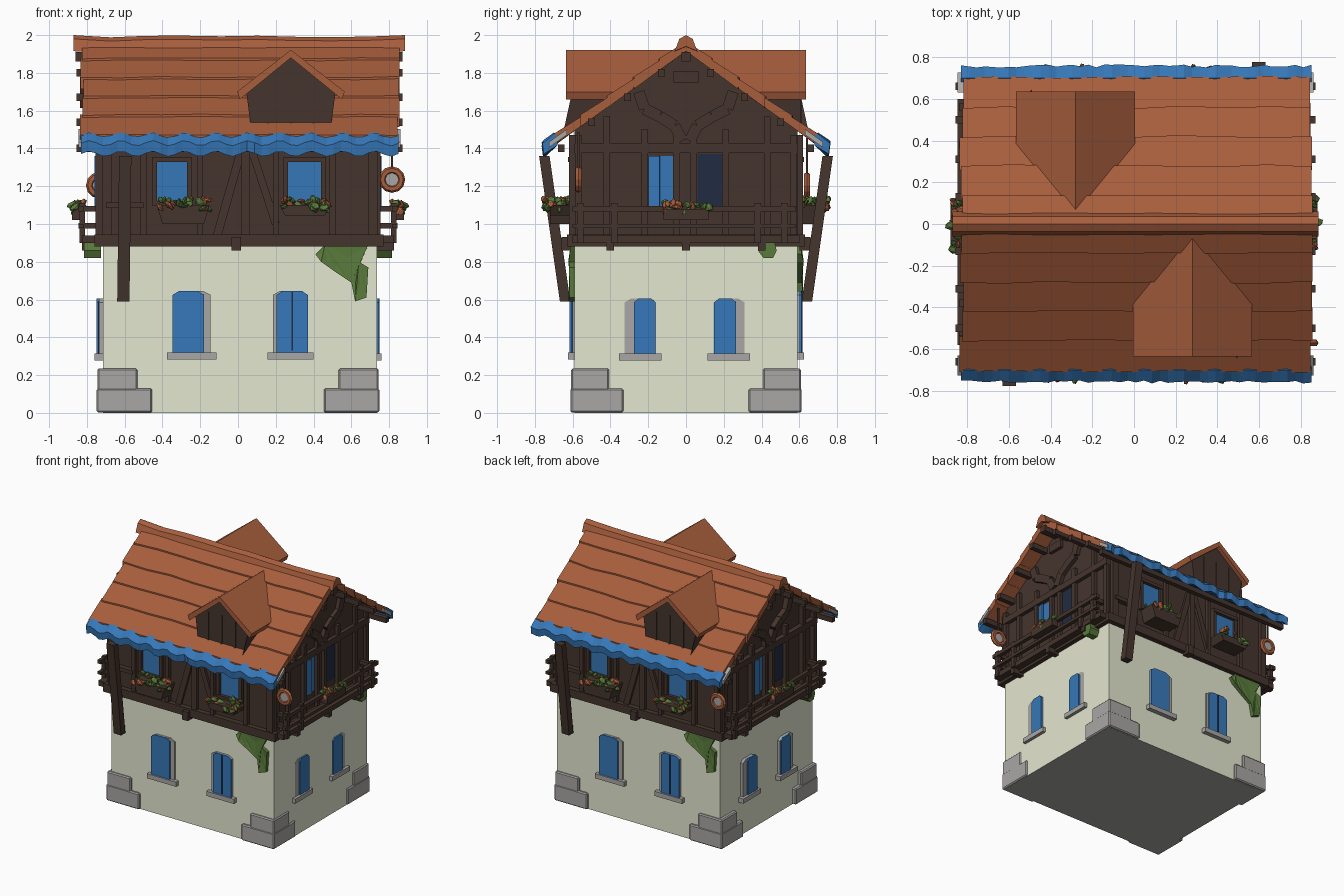
import bpy, bmesh, math, random
from mathutils import Matrix, Vector

if "Cube" in bpy.data.objects:
    bpy.data.objects.remove(bpy.data.objects["Cube"])

random.seed(4)
T, RZ = Matrix.Translation, lambda a: Matrix.Rotation(a, 4, 'Z')
ID = Matrix.Identity(4)
FRONT = T((0, -0.59, 0))                       # wall frames: x along wall, -y outward
RIGHT = T((0.725, 0, 0)) @ RZ(math.pi / 2)
twins = []                                     # parts repeated by a half turn


def material(name, rgb):
    m = bpy.data.materials.new(name)
    m.diffuse_color = [(c / 255) ** 2.2 for c in rgb] + [1]
    m.use_nodes = True
    m.node_tree.nodes["Principled BSDF"].inputs["Base Color"].default_value = m.diffuse_color
    return m


ORANGE = material("terracotta", (166, 94, 63))
BROWN = material("dark_timber", (71, 56, 49))
BLUE = material("blue_paint", (57, 119, 183))
CREAM = material("cream_plaster", (229, 232, 208))
GREY = material("grey_stone", (168, 166, 164))
GREEN = material("leaf_green", (90, 122, 62))
NAVY = material("navy_glass", (38, 48, 68))


def finish(name, bm, mats, M=ID, twin=False):
    bm.transform(M)
    bmesh.ops.recalc_face_normals(bm, faces=bm.faces)
    me = bpy.data.meshes.new(name)
    bm.to_mesh(me)
    bm.free()
    for m in mats:
        me.materials.append(m)
    o = bpy.data.objects.new(name, me)
    bpy.context.collection.objects.link(o)
    if twin:
        twins.append(o)
    return o


def loft(name, rings, mat, M=ID, twin=False, closed=False):
    bm = bmesh.new()
    vs = [[bm.verts.new(p) for p in r] for r in rings]
    n = len(vs[0])
    pairs = list(zip(vs, vs[1:])) + ([(vs[-1], vs[0])] if closed else [])
    for a, b in pairs:
        for i in range(n):
            bm.faces.new((a[i], a[(i + 1) % n], b[(i + 1) % n], b[i]))
    if not closed:
        bm.faces.new(vs[0])
        bm.faces.new(vs[-1])
    return finish(name, bm, [mat], M, twin)


def box(name, x, y, z, mat, M=ID, twin=False):
    ring = lambda h: [(x[0], y[0], h), (x[1], y[0], h), (x[1], y[1], h), (x[0], y[1], h)]
    return loft(name, [ring(z[0]), ring(z[1])], mat, M, twin)


def beam(name, p, q, w, d, mat, M=ID, twin=True):
    """Bar from p to q, w wide along the wall and d deep."""
    p, q = Vector(p), Vector(q)
    out = Vector((0, 1, 0))
    side = (q - p).cross(out).normalized() * w / 2
    out = out * d / 2
    return loft(name, [[c + side + out, c + side - out, c - side - out, c - side + out]
                       for c in (p, q)], mat, M, twin)


def plate(name, pts, y0, y1, mat, M=ID, twin=True):
    return loft(name, [[(a, y, b) for a, b in pts] for y in (y0, y1)], mat, M, twin)


def clump(name, x, y, z, n, M):
    """Flower box planting: small angular leaves and blossoms."""
    bm = bmesh.new()
    for i in range(n):
        loc = T((random.uniform(*x), random.uniform(*y), random.uniform(*z)))
        rot = Matrix.Rotation(random.uniform(0, 6), 4, (random.random(), 1, random.random()))
        new = bmesh.ops.create_icosphere(bm, subdivisions=1, radius=random.uniform(.016, .028),
                                         matrix=loc @ rot @ Matrix.Diagonal((1.3, .9, .6, 1)))
        for v in new['verts']:
            for f in v.link_faces:
                f.material_index = 1 if i % 5 < 2 else 0
    finish(name, bm, [GREEN, ORANGE], M, True)


# Plaster ground floor with stone underside
base = box("plaster_base", (-.715, .735), (-.59, .59), (0, .9), CREAM)
base.data.materials.append(GREY)
for f in base.data.polygons:
    f.material_index = int(f.normal.z < -.5)

# Corner stones
for sx in (-1, 1):
    for sy in (-1, 1):
        for w, d, h in ((.292, .28, .13), (.215, .205, .235)):
            g = .004 if h > .2 else 0
            s = box("corner_stone", sorted((sx * (.748 - g), sx * (.748 - w))),
                    sorted((sy * (.612 - g), sy * (.612 - d))), (.001, h), GREY)
            b = s.modifiers.new("bevel", 'BEVEL')
            b.width, b.segments = .008, 1


# Ground floor windows: arched stone surround, ajar shutter, sill
def arch(a, b, z0, z1):
    w = b - a
    return [(a, z0), (b, z0), (b, z1 - .02), (b - w * .2, z1), (a + w * .2, z1), (a, z1 - .02)]


for M, a, b, c, d, z0, z1 in ((FRONT, -.345, -.145, -.345, -.18, .32, .645),
                              (FRONT, .185, .37, .205, .37, .32, .645),
                              (RIGHT, -.325, -.16, -.275, -.16, .315, .605),
                              (RIGHT, .145, .31, .15, .265, .315, .605)):
    plate("window_surround", arch(a, b, z0, z1), .02, -.012, GREY, M)
    plate("window_shutter", arch(0, d - c, z0, z1), -.006, -.018, BLUE, M @ T((c, -.003, 0)) @ RZ(-.03))
    box("window_sill", (a - .03, b + .03), (-.035, .02), (z0 - .037, z0), GREY, M, True)
plate("shutter_gap", [(.283, .33), (.29, .33), (.29, .64), (.283, .64)], -.02, -.028, NAVY, FRONT)

# Timber upper floor with gables
loft("timber_storey", [[(x, -.59, .9), (x, -.59, 1.51), (x, 0, 1.932), (x, .59, 1.51), (x, .59, .9)]
                       for x in (-.72, .73)], BROWN)
box("jetty_beam", (-.76, .77), (-.63, .63), (.88, .945), BROWN)

# Framing on the long walls
for x, w in ((-.695, .05), (-.5, .03), (-.2, .03), (.04, .045), (.2, .03), (.5, .03), (.715, .05)):
    beam("wall_stud", (x, -.01, .93), (x, -.01, 1.47), w, .04, BROWN, FRONT)
beam("wall_brace", (-.11, -.005, .94), (.02, -.005, 1.4), .045, .03, BROWN, FRONT)
beam("wall_brace", (.2, -.005, 1.0), (.07, -.005, 1.4), .04, .03, BROWN, FRONT)
beam("wall_rail", (-.7, -.02, 1.1), (-.5, -.02, 1.1), .03, .04, BROWN, FRONT)
beam("joist_end", (-.01, -.04, .86), (-.01, -.04, .93), .05, .06, BROWN, FRONT)
beam("leaning_post", (-.597, -.75, 1.36), (-.607, -.64, .59), .065, .055, BROWN)

# Upper windows with flower boxes
for a, b, p0, p1, pz in ((-.43, -.27, -.43, -.15, 1.0), (.265, .44, .22, .49, 1.045)):
    box("upper_window", (a, b), (-.009, 0), (1.12, 1.33), BLUE, FRONT, True)
    for x in (a - .012, b + .012):
        beam("window_jamb", (x, -.01, 1.1), (x, -.01, 1.345), .026, .04, BROWN, FRONT)
    for z in (1.11, 1.342):
        beam("window_rail", (a - .025, -.012, z), (b + .025, -.012, z), .026, .045, BROWN, FRONT)
    loft("flower_box", [[(p0 + i, -.13, z), (p1 - i, -.13, z), (p1 - i, 0, z), (p0 + i, 0, z)]
                        for i, z in ((.03, pz), (0, 1.1))], BROWN, FRONT, True)
    clump("box_flowers", (p0, p1), (-.16, -.03), (1.08, 1.13), 30, FRONT)

# Gable walls: doors, posts, arched braces, plaque
box("balcony_door", (-.195, -.07), (-.008, 0), (1.08, 1.36), BLUE, RIGHT, True)
plate("door_leaf", [(0, 1.08), (.06, 1.08), (.06, 1.36), (0, 1.36)], 0, -.012, BLUE,
      RIGHT @ T((-.195, -.008, 0)) @ RZ(-.25))
box("balcony_glass", (.06, .19), (-.008, 0), (1.08, 1.37), NAVY, RIGHT, True)
for y, top in ((-.57, 1.47), (-.42, 1.57), (-.22, 1.5), (-.05, 1.5), (.04, 1.5), (.21, 1.5), (.43, 1.57), (.57, 1.47)):
    beam("gable_post", (y, -.01, .93), (y, -.01, top), .035, .04, BROWN, RIGHT)
beam("gable_tie", (-.59, -.012, 1.4), (.59, -.012, 1.4), .05, .045, BROWN, RIGHT)
for s in (-1, 1):
    pts = [(.02, 1.44), (.06, 1.52), (.14, 1.57), (.22, 1.61), (.25, 1.7)]
    for p, q in zip(pts, pts[1:]):
        beam("arched_brace", (s * p[0], -.012, p[1]), (s * q[0], -.012, q[1]), .06, .045, BROWN, RIGHT)
box("gable_plaque", (-.065, .065), (-.03, 0), (1.75, 1.81), BROWN, RIGHT, True)

# Balconies
box("balcony_floor", (-.6, .6), (-.1, 0), (.9, .94), BROWN, RIGHT, True)
for y in (-.4, 0, .4):
    beam("balcony_joist", (y, -.05, .86), (y, -.05, .91), .04, .1, BROWN, RIGHT)
for y in (-.56, -.38, .38, .52):
    beam("rail_post", (y, -.1, .9), (y, -.1, 1.11), .035, .03, BROWN, RIGHT)
for z, w in ((1.08, .03), (.99, .022)):
    beam("balcony_rail", (-.6, -.105, z), (.58, -.105, z), w, .03, BROWN, RIGHT)
    for y in (-.56, .52):
        box("rail_return", (y - .015, y + .015), (-.12, 0), (z - .015, z + .015), BROWN, RIGHT, True)
box("balcony_planter", (-.12, .12), (-.155, -.1), (1.02, 1.08), BROWN, RIGHT, True)
clump("balcony_flowers", (-.12, .13), (-.155, -.1), (1.06, 1.11), 26, RIGHT)

# Ivy hanging under the jetty, crumpled by poking its front
bm = bmesh.new()
outline = [(.41, .84), (.46, .89), (.69, .89), (.64, .80), (.69, .77), (.68, .61),
           (.62, .59), (.60, .69), (.51, .75), (.44, .80)]
back = [bm.verts.new((x, 0, z)) for x, z in outline]
front = [bm.verts.new((x, -.02 - random.random() * .02, z)) for x, z in outline]
for i in range(10):
    j = (i + 1) % 10
    bm.faces.new((back[i], back[j], front[j], front[i]))
face = bm.faces.new(front)
tri = bmesh.ops.triangulate(bm, faces=[face])['faces']
bmesh.ops.poke(bm, faces=tri, offset=.004)
finish("ivy", bm, [GREEN], FRONT, True)
clump_leaf = [(.38, .86), (.41, .82), (.46, .82), (.48, .86), (.47, .9), (.39, .9)]
plate("ivy_tuft", clump_leaf, 0, -.09, GREEN, RIGHT)


# Main roof: lapped courses, scalloped blue eaves, ridge cap
def slope(y):
    return 1.973 - .715 * y


edges = [0, .14, .28, .42, .56, .705]
for s in (-1, 1):
    for y0, y1 in zip(edges, edges[1:]):
        rings, e0, e1 = [], random.uniform(-.012, .008), random.uniform(-.008, .012)
        for k in range(9):
            x = -.825 + e0 + (1.67 + e1 - e0) * k / 8
            j, up = random.uniform(-.006, .006), max(0, y0 - .02)
            rings.append([(x, s * up, slope(up) - .008), (x, s * (y1 + j), slope(y1 + j) + .005),
                          (x, s * (y1 + j), slope(y1) - .058), (x, s * y0, slope(y0) - .058)])
        loft("roof_course", rings, ORANGE)
    rings = []
    for k in range(45):
        x, wv = -.83 + 1.68 * k / 44, .014 * math.sin(k * math.pi / 2.2)
        o = random.uniform(-.008, .008)
        rings.append([(x, s * .68, slope(.68) - .02), (x, s * .7, slope(.7) + wv * .6 + .003),
                      (x, s * (.757 + o), slope(.757) + wv - .004),
                      (x, s * (.75 + o), slope(.755) + wv - .062), (x, s * .68, slope(.68) - .07)])
    loft("blue_eave", rings, BLUE)
    # Grey board under the eave, showing at the verges
    loft("eave_board", [[(x, s * .63, slope(.63) - .02), (x, s * .725, slope(.725) - .02),
                         (x, s * .725, slope(.725) - .05), (x, s * .63, slope(.63) - .05)]
                        for x in (-.845, .86)], GREY)
    for y, z in ((.13, 1.80), (.31, 1.672), (.5, 1.538), (.66, 1.4)):
        box("purlin", (-.855, .87), sorted((s * (y - .018), s * (y + .018))), (z - .02, z + .02), BROWN)
rings = []
for k in range(10):
    x, d = -.87 + 1.755 * k / 9, random.uniform(-.012, 0) if 0 < k < 9 else 0
    rings.append([(x, y, z + d) for y, z in ((-.06, 1.915), (-.035, 1.98), (0, 2.0), (.035, 1.98), (.06, 1.915), (0, 1.94))])
loft("ridge_cap", rings, ORANGE)
box("ridge_beam", (-.86, .87), (-.025, .025), (1.86, 1.91), BROWN)

# Dormers, cut to follow the main roof at the back
wall = [(.07, 1.5), (.49, 1.5), (.515, 1.69), (.28, 1.88), (.045, 1.69)]
cap = [(.28, 1.922), (.565, 1.70), (.55, 1.66), (.28, 1.88), (.01, 1.66), (-.005, 1.70)]
for name, prof, y, m in (("dormer_wall", wall, -.605, BROWN), ("dormer_roof", cap, -.635, ORANGE)):
    loft(name, [[(a, y, b) for a, b in prof],
                [(a, -(1.973 - b) / .715 + .015, b) for a, b in prof]], m, twin=True)
for x in (.16, .28, .4):
    beam("dormer_batten", (x, -.605, 1.53), (x, -.605, 1.76), .012, .012, BROWN)

# Hanging ring buoys at opposite corners
rings = [[((.05 + .02 * math.cos(b)) * math.cos(a), .018 * math.sin(b), (.05 + .02 * math.cos(b)) * math.sin(a))
          for b in [i * math.pi / 3 for i in range(6)]] for a in [i * math.pi / 6 for i in range(12)]]
disc = [(.036 * math.cos(i * math.pi / 4), .036 * math.sin(i * math.pi / 4)) for i in range(8)]
for B in (T((.815, -.57, 1.235)), T((-.735, .64, 1.205))):
    loft("ring_buoy", rings, ORANGE, B, closed=True)
    plate("buoy_center", disc, -.008, .008, GREY, B, False)
    beam("buoy_rope", (0, 0, .06), (0, 0, .25), .012, .012, BROWN, B, False)

# Repeat the one-sided parts by a half turn
for o in twins:
    c = o.copy()
    c.name = "opposite_" + o.name.split(".")[0]
    c.matrix_world = RZ(math.pi)
    bpy.context.collection.objects.link(c)
